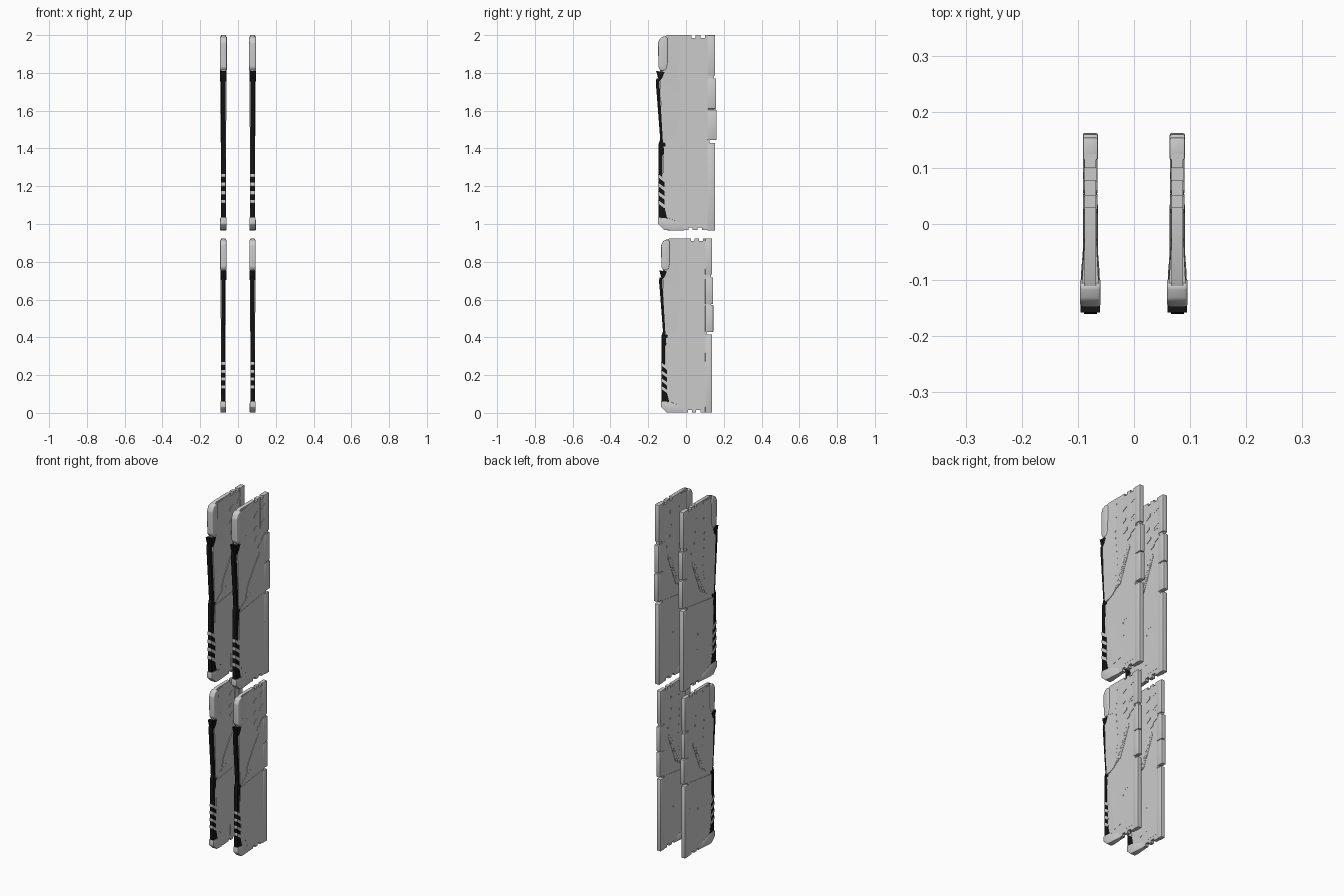
import bpy, bmesh

BASE = 0.965
black = bpy.data.materials.new("black_trim")
black.diffuse_color = (0.006, 0.006, 0.006, 1)
parts = []


def prism(name, pts, h=0.0105, mat=None, bevel=0.0, seg=2):
    """Side profile of (y, z[, half thickness]) points, extruded to both sides in x."""
    bm = bmesh.new()
    rings = []
    for s in (-1, 1):
        rings.append([bm.verts.new((s * (p[2] if len(p) > 2 else h), p[0], p[1] - BASE)) for p in pts])
    a, b = rings
    bm.faces.new(a)
    bm.faces.new(b[::-1])
    n = len(pts)
    for i in range(n):
        bm.faces.new((a[i], b[i], b[(i + 1) % n], a[(i + 1) % n]))
    bmesh.ops.recalc_face_normals(bm, faces=bm.faces)
    if bevel:
        bmesh.ops.bevel(bm, geom=bm.edges[:], offset=bevel, segments=seg, profile=0.5,
                        affect='EDGES', clamp_overlap=True)
    bmesh.ops.triangulate(bm, faces=[f for f in bm.faces if len(f.verts) > 4])
    me = bpy.data.meshes.new(name)
    bm.to_mesh(me)
    bm.free()
    if mat:
        me.materials.append(mat)
    parts.append((name, me))


def box(name, y0, y1, z0, z1, h, **kw):
    prism(name, [(y0, z0), (y1, z0), (y1, z1), (y0, z1)], h, **kw)


# main heat spreader plate with notched ends
prism("spreader_plate", [
    (-0.125, 1.01), (-0.09, 0.968), (0.012, 0.968), (0.012, 0.982), (0.035, 0.982), (0.035, 0.968),
    (0.06, 0.968), (0.06, 0.982), (0.085, 0.982), (0.085, 0.968), (0.125, 0.968), (0.125, 2.0),
    (0.1, 2.0), (0.1, 1.985), (0.078, 1.985), (0.078, 2.0), (0.05, 2.0), (0.05, 1.985),
    (0.03, 1.985), (0.03, 2.0), (-0.1, 2.0), (-0.132, 1.98), (-0.138, 1.75), (-0.122, 1.42)])

# connector edge: separate bars along the back with the key gap
for name, y1, z0, z1 in (("edge_bar_lower", 0.154, 0.966, 1.43), ("edge_bar_mid", 0.162, 1.445, 1.605),
                         ("edge_bar_upper", 0.160, 1.61, 1.77), ("edge_bar_top", 0.154, 1.785, 2.0)):
    box(name, 0.114, y1, z0, z1, 0.0135, bevel=0.003)
box("edge_core", 0.11, 0.148, 0.975, 1.428, 0.009)
box("edge_core_upper", 0.11, 0.148, 1.446, 1.99, 0.009)

# thick rounded light cap at the top of the front edge
prism("top_cap", [(-0.146, 1.83), (-0.134, 1.81), (-0.105, 1.815), (-0.097, 1.85), (-0.097, 1.985),
                  (-0.112, 1.995), (-0.136, 1.985), (-0.148, 1.96)], 0.0185, bevel=0.006, seg=3)
prism("top_cap_slope", [(-0.11, 1.815, 0.0165), (-0.04, 1.80, 0.0108), (-0.03, 1.995, 0.0108),
                        (-0.11, 1.99, 0.015)])

# raised shoulder along the middle of the front edge
prism("shoulder", [(-0.138, 1.77, 0.0165), (-0.132, 1.60, 0.0165), (-0.122, 1.43, 0.0135),
                   (-0.06, 1.45, 0.0108), (-0.025, 1.62, 0.0108), (-0.045, 1.83, 0.0115),
                   (-0.11, 1.83, 0.0165)])

# black front trim
prism("trim_wedge", [(-0.158, 1.81), (-0.113, 1.805), (-0.125, 1.775), (-0.14, 1.755), (-0.15, 1.78)],
      0.0175, black)
prism("trim_strip_upper", [(-0.16, 1.745), (-0.156, 1.70), (-0.136, 1.44), (-0.122, 1.44),
                           (-0.132, 1.60), (-0.142, 1.77), (-0.157, 1.77)], 0.0115, black)
prism("trim_strip_lower", [(-0.146, 1.42), (-0.136, 1.45), (-0.108, 1.425), (-0.112, 1.38), (-0.124, 1.36),
                           (-0.126, 1.25), (-0.114, 1.22), (-0.114, 1.09), (-0.1, 1.03),
                           (-0.146, 1.035)], 0.0115, black)

# pale slanted stripes crossing the trim
for i in range(4):
    z = 1.10 + i * 0.046
    prism("trim_stripe", [(-0.149, z + 0.01), (-0.113, z - 0.018), (-0.108, z - 0.002),
                          (-0.149, z + 0.028)], 0.0125)

# flared foot cap at the bottom front corner
prism("foot_cap", [(-0.148, 1.035, 0.0165), (-0.148, 1.0, 0.0175), (-0.115, 0.968, 0.0175),
                   (-0.085, 0.966, 0.0165), (-0.01, 0.966, 0.0105), (-0.015, 1.0, 0.0105),
                   (-0.09, 1.03, 0.0135)], bevel=0.003)

# folded fan panel on the lower half
apex = (-0.118, 1.41, 0.0135)
fan = [(0.115, 1.44, 0.0118), (0.115, 1.27, 0.0108), (0.02, 1.26, 0.0118),
       (0.03, 1.06, 0.0108), (-0.055, 1.04, 0.0118), (-0.11, 1.10, 0.0108)]
for i in range(len(fan) - 1):
    prism("fan_fold", [apex, fan[i], fan[i + 1]])
prism("lower_panel", [(0.115, 1.27), (0.115, 1.0), (0.03, 1.0), (0.03, 1.06), (0.02, 1.26)], 0.0112)

# diagonal blades sweeping up from the fan
for i in range(3):
    dy, dz = i * 0.021, i * 0.012
    prism("diagonal_blade", [(-0.06 + dy, 1.455 + dz), (-0.045 + dy, 1.462 + dz),
                             (0.035 + dy * 0.9, 1.62 + dz * 2), (0.03 + dy * 0.9, 1.64 + dz * 2),
                             (-0.042 + dy, 1.53 + dz)], 0.0135 - i * 0.0006)
prism("blade_tail", [(-0.11, 1.425), (-0.058, 1.45), (-0.045, 1.475), (-0.075, 1.455)], 0.013)

# small slanted accents and the raised strip near the top
box("top_strip", 0.076, 0.115, 1.82, 1.985, 0.0115)
for y, z, w in ((0.02, 1.90, 0.03), (0.085, 1.92, 0.035), (0.02, 1.83, 0.022), (0.08, 1.83, 0.04),
                (0.025, 1.765, 0.028), (0.085, 1.745, 0.035), (0.055, 1.715, 0.025)):
    prism("accent", [(y, z), (y + w, z + w * 0.5), (y + w, z + w), (y + w * 0.2, z + w * 0.6)], 0.0128)

# four modules: two large above, two smaller below
for row, z, s in (("upper", BASE, 1.0), ("lower", 0.0, 0.892)):
    for side, x in (("left", -0.0778), ("right", 0.0772)):
        for name, me in parts:
            ob = bpy.data.objects.new(f"{row}_{side}_{name}", me)
            ob.location = (x, 0, z)
            ob.scale = (s, s, s)
            bpy.context.collection.objects.link(ob)
            ob.select_set(True)
            bpy.context.view_layer.objects.active = ob
bpy.ops.object.shade_smooth_by_angle(angle=0.6)
